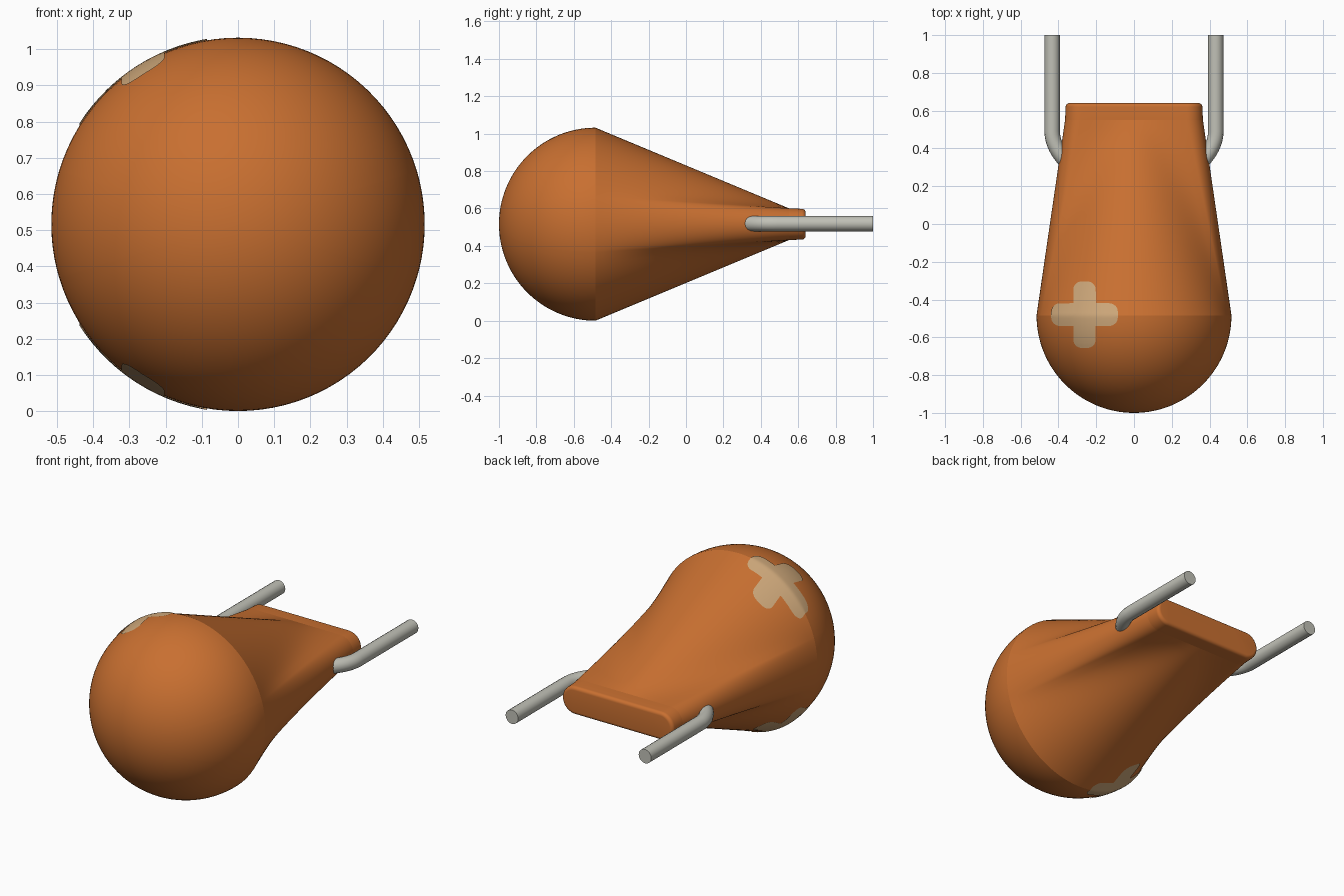
import bpy, bmesh
from math import sin, cos, tan, pi, radians, sqrt, atan2
from mathutils import Vector
from mathutils.bvhtree import BVHTree

cube = bpy.data.objects.get("Cube")
if cube:
    bpy.data.objects.remove(cube)

R, SEAM = 0.516, -0.484            # bulb radius and seam position
AXIS = R                           # height of the centre line
FLAT, HALF = 0.28, 0.085           # stadium section of the narrow end
NECK, BACK, FILLET = 0.55, 0.64, 0.02


def material(name, colour):
    m = bpy.data.materials.new(name)
    m.use_nodes = True
    m.diffuse_color = (*colour, 1)
    bsdf = m.node_tree.nodes["Principled BSDF"]
    bsdf.inputs["Base Color"].default_value = (*colour, 1)
    bsdf.inputs["Roughness"].default_value = 0.6
    return m


orange = material("orange", (0.58, 0.16, 0.03))
tan_patch = material("tan", (0.60, 0.38, 0.19))
metal = material("pale_metal", (0.53, 0.53, 0.47))


def smooth(ob, angle=35):
    bpy.ops.object.select_all(action="DESELECT")
    ob.select_set(True)
    bpy.context.view_layer.objects.active = ob
    bpy.ops.object.shade_smooth_by_angle(angle=radians(angle))


def add_object(name, bm, mat):
    mesh = bpy.data.meshes.new(name)
    bm.to_mesh(mesh)
    mesh.materials.append(mat)
    ob = bpy.data.objects.new(name, mesh)
    bpy.context.collection.objects.link(ob)
    smooth(ob)
    return ob


def loft(rings, cap_first=False, cap_last=False):
    bm = bmesh.new()
    loops = [[bm.verts.new(p) for p in ring] for ring in rings]
    n = len(loops[0])
    for a, b in zip(loops, loops[1:]):
        for i in range(n):
            j = (i + 1) % n
            bm.faces.new((a[i], a[j], b[j], b[i]))
    if cap_first:
        bm.faces.new(loops[0])
    if cap_last:
        bm.faces.new(loops[-1])
    bmesh.ops.recalc_face_normals(bm, faces=bm.faces[:])
    return bm


# Stadium outline, spaced evenly by angle along its flat sides
corner = atan2(HALF, FLAT)
half_outline = [Vector((FLAT + HALF * sin(t), HALF * cos(t)))
                for t in (pi / 2 * (1 - k / 12) for k in range(12))]
for k in range(41):
    a = corner + (pi - 2 * corner) * k / 40
    half_outline.append(Vector((HALF / tan(a), HALF)))
half_outline += [Vector((-FLAT - HALF * sin(t), HALF * cos(t)))
                 for t in (pi / 2 * k / 12 for k in range(1, 12))]
stadium = half_outline + [-p for p in half_outline]
circle = [p.normalized() * R for p in stadium]


def ring(points, y):
    return [Vector((p.x, y, AXIS + p.y)) for p in points]


def inset(points, d):
    out = []
    for p in points:
        core = Vector((max(-FLAT, min(FLAT, p.x)), 0))
        out.append(p - (p - core).normalized() * d)
    return out


# Rounded dome at the front
dome_rings = [ring([p * sin(t) for p in circle], SEAM - R * cos(t))
              for t in (pi / 2 * max(k, 0.02) / 32 for k in range(33))]
dome = loft(dome_rings, cap_first=True)

# Taper from the circle to the stadium
STEPS = 24
taper_rings = []
for k in range(STEPS + 1):
    f = k / STEPS
    taper_rings.append(ring([c.lerp(s, f) for c, s in zip(circle, stadium)],
                            SEAM + (NECK - SEAM) * f))
taper = loft(taper_rings)

# Collar with a rounded rim
collar_rings = [ring(stadium, NECK)]
for k in range(7):
    t = pi / 2 * k / 6
    collar_rings.append(ring(inset(stadium, 0.003 + FILLET * (1 - cos(t))),
                             BACK - FILLET * (1 - sin(t))))
collar = loft(collar_rings, cap_last=True)

surfaces = [BVHTree.FromBMesh(b) for b in (dome, taper)]
add_object("front_dome", dome, orange)
add_object("tapered_body", taper, orange)
add_object("rear_collar", collar, orange)


# Crossed patches laid on the surface, above and below
def on_surface(x, y, side):
    start = Vector((x, y, AXIS + 2 * side))
    for tree in surfaces:
        hit, normal, _, _ = tree.ray_cast(start, Vector((0, 0, -side)))
        if hit:
            return hit + normal * 0.004
    return Vector((x, y, AXIS))


def patch(name, along_x, side, length=0.175, width=0.059, r=0.045):
    bm = bmesh.new()
    ends = [length - r + r * sin(pi / 2 * k / 8) for k in range(9)]
    cols = [-u for u in reversed(ends)] + \
        [(length - r) * (k / 12 - 1) for k in range(1, 24)] + ends
    rows = []
    for u in cols:
        over = max(0, abs(u) - length + r)
        w = width - r + sqrt(max(0, r * r - over * over))
        row = []
        for j in range(13):
            v = w * (j / 6 - 1)
            x, y = (u, v) if along_x else (v, u)
            row.append(bm.verts.new(on_surface(x - 0.26, y - 0.48, side)))
        rows.append(row)
    flip = (side > 0) != along_x
    for a, b in zip(rows, rows[1:]):
        for j in range(12):
            quad = (a[j], b[j], b[j + 1], a[j + 1])
            bm.faces.new(quad[::-1] if flip else quad)
    add_object(name, bm, tan_patch)


for place, side in (("upper", 1), ("lower", -1)):
    patch(place + "_patch_crosswise", True, side)
    patch(place + "_patch_lengthwise", False, side)


# Bent rods at the sides
def rod(name, sx):
    curve = bpy.data.curves.new(name, "CURVE")
    curve.dimensions = "3D"
    curve.bevel_depth = 0.041
    curve.bevel_resolution = 6
    curve.use_fill_caps = True
    start, bend, tip = Vector((0.433, 0.49)), Vector((0.433, 0.42)), Vector((0.375, 0.35))
    path = [Vector((0.433, 1.0))]
    for k in range(9):
        t = k / 8
        path.append(start * (1 - t) ** 2 + bend * 2 * t * (1 - t) + tip * t * t)
    path.append(Vector((0.325, 0.29)))
    spline = curve.splines.new("POLY")
    spline.points.add(len(path) - 1)
    for pt, p in zip(spline.points, path):
        pt.co = (sx * p.x, p.y, AXIS + 0.003, 1)
    ob = bpy.data.objects.new(name, curve)
    bpy.context.collection.objects.link(ob)
    curve.materials.append(metal)
    bpy.ops.object.select_all(action="DESELECT")
    ob.select_set(True)
    bpy.context.view_layer.objects.active = ob
    bpy.ops.object.convert(target="MESH")
    smooth(bpy.context.view_layer.objects.active)


rod("left_rod", 1)
rod("right_rod", -1)
